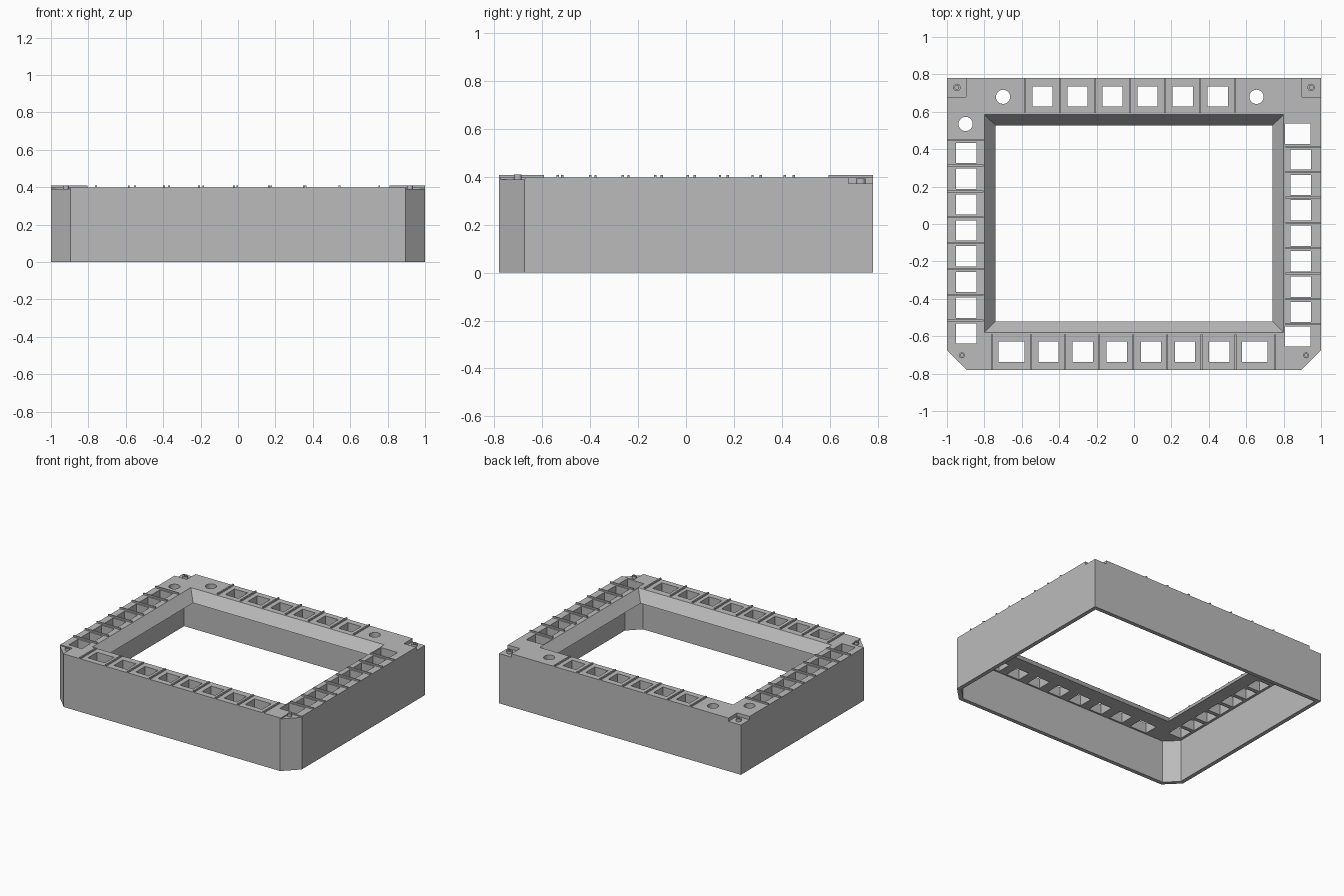
import bpy
import bmesh
import math

cube = bpy.data.objects.get("Cube")
if cube:
    bpy.data.objects.remove(cube, do_unlink=True)

TOP, UNDER, RIB_TOP = 0.397, 0.32, 0.408
NOTCH = 0.372

gray = bpy.data.materials.new("plain gray")
gray.use_nodes = True
gray.diffuse_color = (0.5, 0.5, 0.5, 1)
gray.node_tree.nodes["Principled BSDF"].inputs["Base Color"].default_value = (0.5, 0.5, 0.5, 1)


def loft(bm, sections):
    """Closed solid through a list of (outline, z) sections."""
    rings = [[bm.verts.new((x, y, z)) for x, y in pts] for pts, z in sections]
    bm.faces.new(rings[0][::-1])
    bm.faces.new(rings[-1])
    n = len(rings[0])
    for a, b in zip(rings, rings[1:]):
        for i in range(n):
            j = (i + 1) % n
            bm.faces.new((a[i], a[j], b[j], b[i]))


def prism(bm, pts, z0, z1):
    loft(bm, [(pts, z0), (pts, z1)])


def rect(x0, x1, y0, y1):
    return [(x0, y0), (x1, y0), (x1, y1), (x0, y1)]


def square(x, y, h=0.054):
    return rect(x - h, x + h, y - h, y + h)


def circle(x, y, r, n=24):
    return [(x + r * math.cos(math.tau * i / n), y + r * math.sin(math.tau * i / n))
            for i in range(n)]


def outline(t):
    """Outer footprint with cut front corners, inset by t."""
    k = t * 0.414
    half = [(0.895 - k, -0.78 + t), (1 - t, -0.675 + k), (1 - t, 0.78 - t)]
    return half + [(-x, y) for x, y in reversed(half)]


def finish(bm, name):
    bmesh.ops.recalc_face_normals(bm, faces=bm.faces)
    mesh = bpy.data.meshes.new(name)
    bm.to_mesh(mesh)
    bm.free()
    mesh.materials.append(gray)
    obj = bpy.data.objects.new(name, mesh)
    bpy.context.collection.objects.link(obj)
    return obj


# Solid block for the frame
bm = bmesh.new()
prism(bm, outline(0), 0, TOP)
frame = finish(bm, "frame")

# Hollow underside
bm = bmesh.new()
prism(bm, outline(0.03), -0.1, UNDER)
cavity = finish(bm, "cavity_cutter")

# Central opening with sloped sides
bm = bmesh.new()
wide, narrow = rect(-0.8, 0.8, -0.58, 0.585), rect(-0.74, 0.74, -0.52, 0.527)
loft(bm, [(narrow, 0.25), (narrow, UNDER), (wide, TOP), (wide, 0.5)])
opening = finish(bm, "opening_cutter")

# Button holes, round holes and corner recesses
bm = bmesh.new()
holes = [square(-0.49 + 0.1876 * i, 0.682) for i in range(6)]
holes += [square(-0.457 + 0.1825 * i, -0.683) for i in range(6)]
holes += [square(-0.897, 0.38 - 0.138 * i) for i in range(8)]
holes += [square(0.892, 0.345 - 0.136 * i) for i in range(7)]
holes += [rect(-0.725, -0.585, -0.737, -0.629), rect(0.577, 0.715, -0.737, -0.629),
          rect(0.806, 0.945, 0.428, 0.536), rect(0.806, 0.945, -0.656, -0.548)]
holes += [circle(x, y, 0.038) for x, y in ((-0.7, 0.68), (0.655, 0.68), (-0.9, 0.535))]
for pts in holes:
    prism(bm, pts, 0.2, 0.5)
for s in (-1, 1):
    prism(bm, square(s * 0.95, 0.73, 0.052), NOTCH, 0.5)
    tri = [(s * 1.02, -0.672), (s * 0.9, -0.672), (s * 0.9, -0.8), (s * 1.02, -0.8)]
    prism(bm, tri, TOP - 0.008, 0.5)
pockets = finish(bm, "pocket_cutter")

# Cut the frame and discard the cutters
cutters = [cavity, opening, pockets]
for cutter in cutters:
    cutter.hide_render = True
    mod = frame.modifiers.new(cutter.name, "BOOLEAN")
    mod.operation = "DIFFERENCE"
    mod.solver = "EXACT"
    mod.object = cutter
bpy.context.view_layer.update()
result = bpy.data.meshes.new_from_object(
    frame.evaluated_get(bpy.context.evaluated_depsgraph_get()))
frame.modifiers.clear()
frame.data = result
for cutter in cutters:
    bpy.data.objects.remove(cutter, do_unlink=True)

# Thin raised ribs between the holes
bm = bmesh.new()
W = 0.005
for i in range(7):
    x = -0.584 + 0.1875 * i
    prism(bm, rect(x - W, x + W, 0.595, 0.78), TOP - 0.01, RIB_TOP)
for x in [-0.76, 0.755] + [-0.55 + 0.182 * i for i in range(7)]:
    prism(bm, rect(x - W, x + W, -0.78, -0.592), TOP - 0.01, RIB_TOP)
for i in range(8):
    for x0, x1, y in ((-1, -0.805, 0.45 - 0.138 * i), (0.81, 1, 0.413 - 0.1355 * i)):
        prism(bm, rect(x0, x1, y - W, y + W), TOP - 0.01, RIB_TOP)
finish(bm, "ribs")

# Ring shaped screw bosses in the corners
for s, side in ((1, "left"), (-1, "right")):
    for end, x, y, r, z in (("back", 0.947, 0.73, 0.02, NOTCH), ("front", 0.92, -0.702, 0.016, TOP - 0.008)):
        bm = bmesh.new()
        outer, inner = circle(s * x, y, r), circle(s * x, y, r * 0.5)
        loft(bm, [(outer, z - 0.01), (outer, z + 0.02), (inner, z + 0.02), (inner, z + 0.002)])
        finish(bm, f"{end}_{side}_screw_boss")
